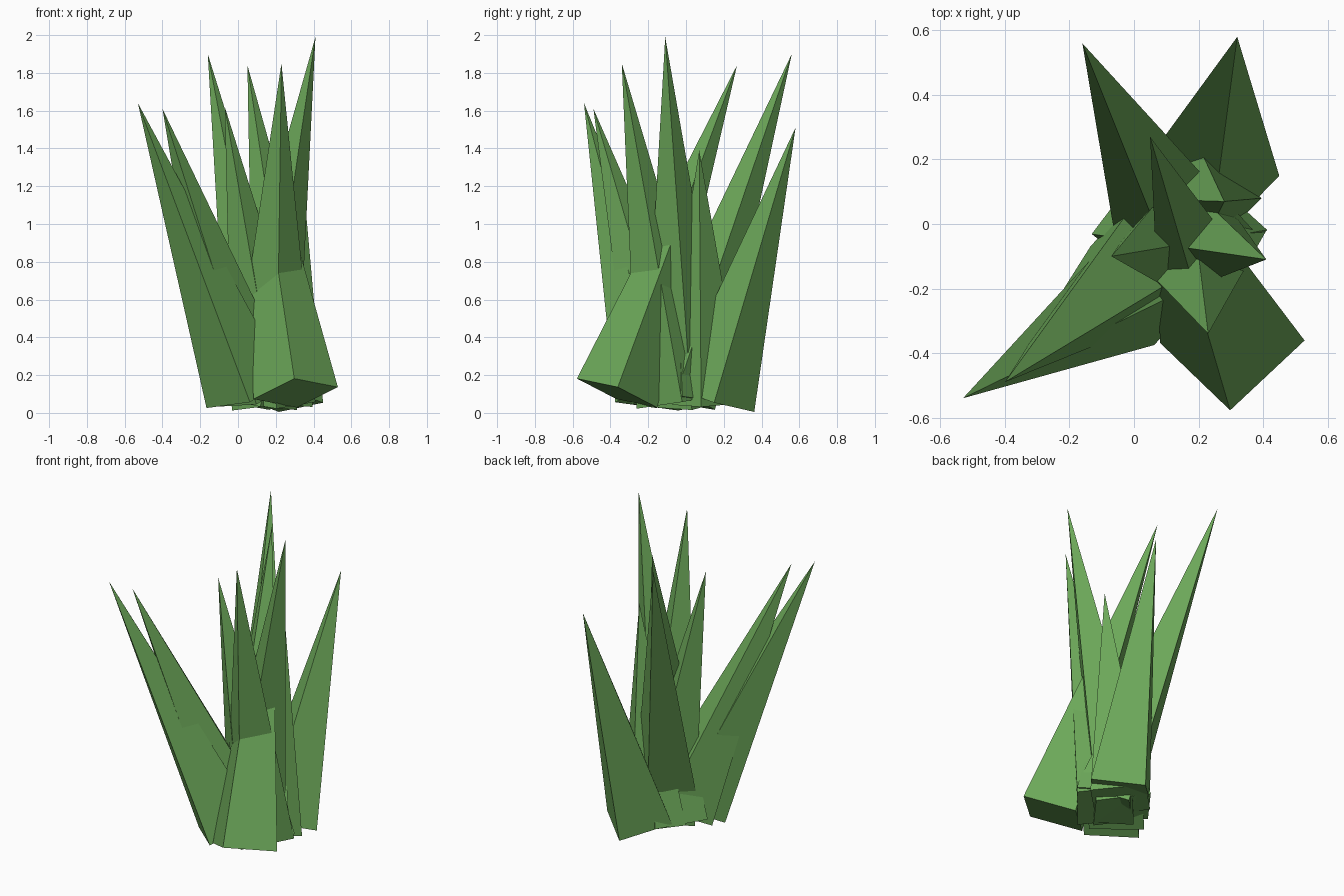
import bpy
import bmesh
from math import cos, sin, radians
from mathutils import Vector

cube = bpy.data.objects.get("Cube")
if cube:
    bpy.data.objects.remove(cube)

# Single leaf colour
GREEN = (0.15, 0.39, 0.10, 1.0)
leaf = bpy.data.materials.new("leaf_green")
leaf.use_nodes = True
leaf.diffuse_color = GREEN
leaf.node_tree.nodes["Principled BSDF"].inputs["Base Color"].default_value = GREEN

RADIUS = 0.226


def blade(name, base, tip, angle=0):
    """Square pyramid from base centre to tip; angle turns its corners."""
    base, tip = Vector(base), Vector(tip)
    axis = (tip - base).normalized()
    a = radians(angle)
    # One corner direction, tipped so that the base is square to the axis
    u = Vector((cos(a), sin(a), 0))
    u.z = -(axis.x * u.x + axis.y * u.y) / axis.z
    u.normalize()
    v = axis.cross(u)

    bm = bmesh.new()
    corners = [bm.verts.new(base + d * RADIUS) for d in (u, v, -u, -v)]
    top = bm.verts.new(tip)
    bm.faces.new(corners[::-1])
    for i in range(4):
        bm.faces.new((corners[i], corners[(i + 1) % 4], top))
    mesh = bpy.data.meshes.new(name)
    bm.to_mesh(mesh)
    bm.free()
    mesh.materials.append(leaf)
    obj = bpy.data.objects.new(name, mesh)
    bpy.context.collection.objects.link(obj)


# Outward leaning blades
blade("blade_right_outer", (0.045, -0.155, 0.105), (-0.53, -0.54, 1.64))
blade("blade_right_inner", (0.08, -0.07, 0.10), (-0.40, -0.49, 1.61))
blade("blade_back_right", (0.17, -0.06, 0.09), (-0.16, 0.56, 1.90), 4)
blade("blade_back_left", (0.225, 0.145, 0.07), (0.32, 0.58, 1.51), 1)

# Upright centre blades
blade("blade_front", (0.185, -0.04, 0.06), (0.23, -0.34, 1.85), 5)
blade("blade_tallest", (0.09, 0.0, 0.05), (0.41, -0.11, 1.99), 8)
blade("blade_centre_right", (0.19, -0.03, 0.05), (-0.07, -0.10, 1.62), 3)
blade("blade_short", (0.17, 0.08, 0.05), (0.28, 0.07, 1.39))

# Blade rooted in front and leaning back across the clump
blade("blade_crossing", (0.305, -0.365, 0.105), (0.05, 0.27, 1.84), 1)
